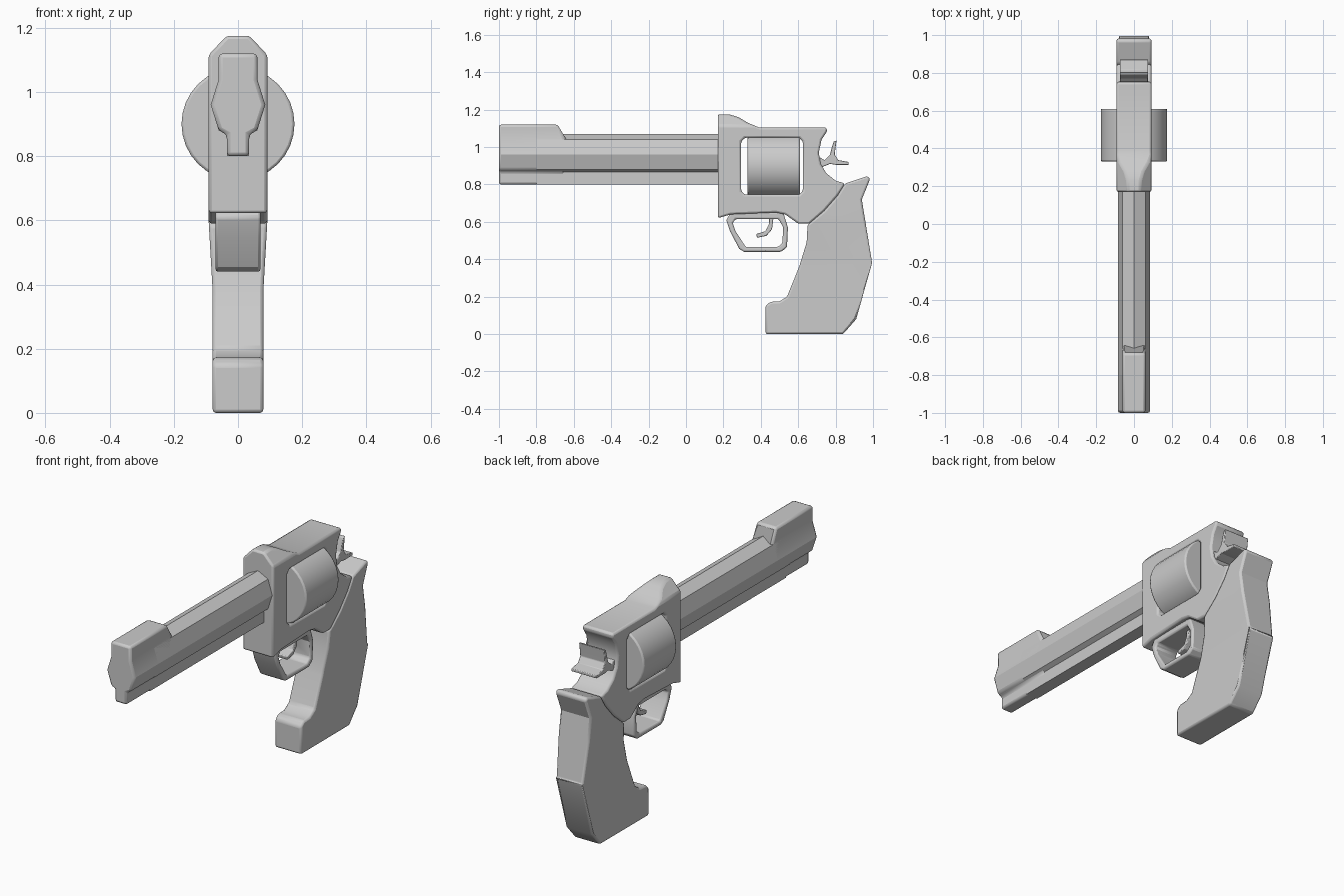
import bpy, bmesh, math

cube = bpy.data.objects.get("Cube")
if cube:
    bpy.data.objects.remove(cube, do_unlink=True)

steel = bpy.data.materials.new("plain grey")
steel.use_nodes = True
grey = (0.6, 0.6, 0.6, 1)
steel.diffuse_color = grey
steel.node_tree.nodes["Principled BSDF"].inputs["Base Color"].default_value = grey


def finish(name, bm, bevel=0.0, cutters=(), angle=30):
    bmesh.ops.recalc_face_normals(bm, faces=bm.faces)
    mesh = bpy.data.meshes.new(name)
    bm.to_mesh(mesh)
    bm.free()
    mesh.materials.append(steel)
    obj = bpy.data.objects.new(name, mesh)
    bpy.context.collection.objects.link(obj)
    for cutter in cutters:
        cut = obj.modifiers.new("cut", 'BOOLEAN')
        cut.object = cutter
        cut.solver = 'EXACT'
    if bevel:
        mod = obj.modifiers.new("bevel", 'BEVEL')
        mod.width = bevel
        mod.segments = 2
        mod.limit_method = 'ANGLE'
        mod.angle_limit = math.radians(35)
    bpy.ops.object.select_all(action='DESELECT')
    obj.select_set(True)
    bpy.context.view_layer.objects.active = obj
    bpy.ops.object.shade_smooth_by_angle(angle=math.radians(angle))
    return obj


def extrude(points, to_3d, start, end):
    """Closed outline swept from start to end; to_3d places each point."""
    bm = bmesh.new()
    a = [bm.verts.new(to_3d(p, start)) for p in points]
    b = [bm.verts.new(to_3d(p, end)) for p in points]
    bm.faces.new(a)
    bm.faces.new(b)
    for i in range(len(a)):
        j = (i + 1) % len(a)
        bm.faces.new((a[i], a[j], b[j], b[i]))
    return bm


def side_plate(points, half):
    return extrude(points, lambda p, x: (x, p[0], p[1]), -half, half)


def mirrored(right):
    return right + [(-x, z) for x, z in reversed(right) if x > 0]


def helper(obj):
    obj.hide_render = True
    obj.hide_set(True)
    obj.display_type = 'WIRE'
    return obj


def across(p, y):
    return (p[0], y, p[1])


# Barrel with a ridged top, and the sight block over its muzzle
lower = [(0.035, 0.80), (0.035, 0.867), (0.06, 0.88), (0.085, 0.96)]
rear = mirrored(lower + [(0.06, 1.04), (0, 1.07)])
finish("barrel", extrude(rear, across, -0.8, 0.22), angle=10)
front = mirrored(lower + [(0.06, 1.04), (0.06, 1.12)])
bm = extrude(front, across, -1.0, -0.65)
for v in bm.verts:
    if v.co.y > -0.7 and v.co.z > 1.1:
        v.co.y = -0.685
finish("muzzle_sight", bm, 0.012)

# Frame, with a window for the drum and a rounded hump at the front
window = helper(finish("window_cutter", side_plate(
    [(0.295, 0.765), (0.315, 0.745), (0.605, 0.745), (0.625, 0.765),
     (0.625, 1.03), (0.605, 1.05), (0.315, 1.05), (0.295, 1.03)], 0.3)))
frame_outline = [
    (0.17, 0.62), (0.17, 1.175), (0.23, 1.175), (0.28, 1.16), (0.33, 1.13),
    (0.39, 1.105), (0.75, 1.105), (0.755, 1.085), (0.725, 1.04), (0.71, 0.97),
    (0.72, 0.91), (0.75, 0.86), (0.80, 0.82), (0.85, 0.805), (0.81, 0.74),
    (0.74, 0.66), (0.66, 0.59), (0.60, 0.59), (0.53, 0.64), (0.48, 0.65),
    (0.24, 0.64)]
bm = side_plate(frame_outline, 0.092)
for s in (-1, 1):
    bmesh.ops.bisect_plane(bm, geom=bm.verts[:] + bm.edges[:] + bm.faces[:],
                           plane_co=(s * 0.092, 0, 1.115),
                           plane_no=(s, 0, 0.95), clear_outer=True)
    rim = [e for e in bm.edges if e.is_boundary]
    bmesh.ops.holes_fill(bm, edges=rim, sides=0)
finish("frame", bm, 0.012, [window])

# Drum
bm = bmesh.new()
bmesh.ops.create_cone(bm, cap_ends=True, segments=32, radius1=0.176,
                      radius2=0.176, depth=0.28)
for v in bm.verts:
    v.co = (v.co.x, v.co.z + 0.47, v.co.y + 0.9)
finish("drum", bm, 0.008)

# Grip, slightly wider towards the top
grip_outline = [
    (0.425, 0), (0.84, 0), (0.91, 0.08), (0.995, 0.38), (0.94, 0.72),
    (0.985, 0.83), (0.97, 0.845), (0.85, 0.805), (0.81, 0.74), (0.74, 0.66),
    (0.65, 0.585), (0.645, 0.49), (0.605, 0.36), (0.54, 0.20), (0.50, 0.175),
    (0.45, 0.172), (0.425, 0.15)]
bm = side_plate(grip_outline, 0.079)
for height in (0.38, 0.6):
    bmesh.ops.bisect_plane(bm, geom=bm.verts[:] + bm.edges[:] + bm.faces[:],
                           plane_co=(0, 0, height), plane_no=(0, 0, 1))
for v in bm.verts:
    t = min(max((v.co.z - 0.38) / 0.22, 0), 1)
    v.co.x *= 1 + 0.16 * t
for v in bm.verts:
    v.co.z = max(v.co.z, 0)
finish("grip", bm, 0.012)

# Trigger guard
opening = helper(finish("guard_cutter", side_plate(
    [(0.25, 0.595), (0.265, 0.55), (0.32, 0.465), (0.49, 0.465), (0.515, 0.485),
     (0.52, 0.57), (0.495, 0.615), (0.265, 0.615)], 0.3)))
finish("trigger_guard", side_plate(
    [(0.215, 0.61), (0.235, 0.55), (0.285, 0.455), (0.31, 0.44), (0.51, 0.44),
     (0.54, 0.465), (0.545, 0.57), (0.52, 0.65), (0.24, 0.65)], 0.07),
    0.008, [opening])

# Trigger
finish("trigger", side_plate(
    [(0.445, 0.64), (0.445, 0.59), (0.425, 0.55), (0.375, 0.535), (0.38, 0.515),
     (0.43, 0.525), (0.46, 0.56), (0.47, 0.64)], 0.03), 0.004)

# Hammer with a forked spur
finish("hammer", side_plate(
    [(0.69, 0.96), (0.74, 0.93), (0.77, 0.96), (0.78, 1.0), (0.79, 1.03),
     (0.805, 1.035), (0.80, 1.0), (0.795, 0.96), (0.815, 0.93), (0.87, 0.92),
     (0.87, 0.905), (0.80, 0.905), (0.77, 0.91), (0.72, 0.89), (0.69, 0.88)],
    0.075), 0.003)
